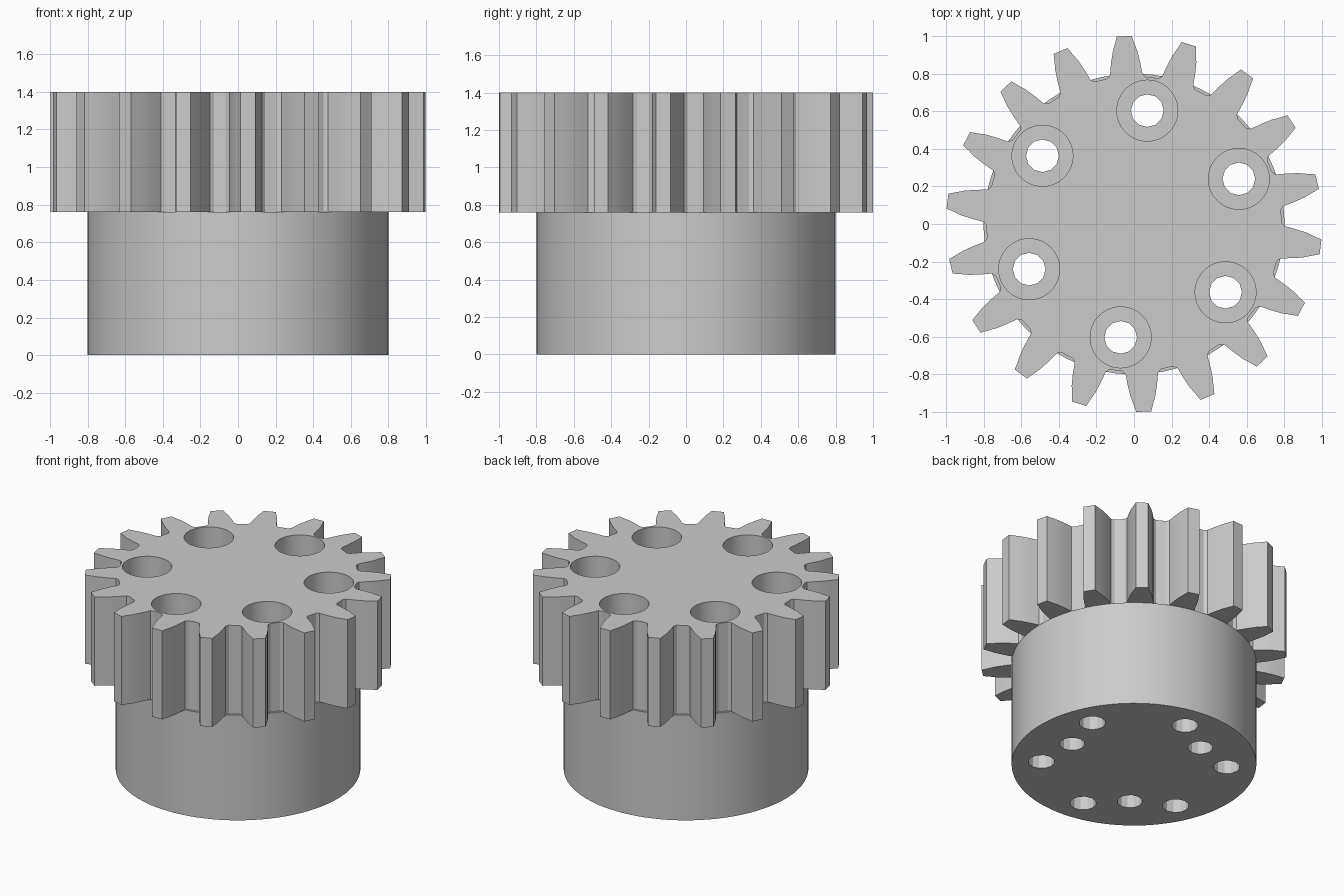
import bpy
import bmesh
from math import cos, sin, radians
from mathutils import Matrix

cube = bpy.data.objects.get("Cube")
if cube:
    bpy.data.objects.remove(cube, do_unlink=True)

HEIGHT, STEP = 1.4, 0.76      # overall height, underside of the teeth
TEETH, TOOTH_PHASE = 18, 13
HOLE_PHASE = 23.3

grey = bpy.data.materials.new("plain grey")
grey.use_nodes = True
grey.diffuse_color = (0.6, 0.6, 0.6, 1)
grey.node_tree.nodes["Principled BSDF"].inputs["Base Color"].default_value = (0.6, 0.6, 0.6, 1)


def finish(name, bm):
    """Turn a bmesh into a named object."""
    bmesh.ops.recalc_face_normals(bm, faces=bm.faces)
    mesh = bpy.data.meshes.new(name)
    bm.to_mesh(mesh)
    bm.free()
    mesh.materials.append(grey)
    obj = bpy.data.objects.new(name, mesh)
    bpy.context.collection.objects.link(obj)
    return obj


def cylinders(name, radius, z0, z1, sides, centres):
    """One object holding an upright cylinder at each centre."""
    bm = bmesh.new()
    for x, y in centres:
        bmesh.ops.create_cone(bm, cap_ends=True, segments=sides, radius1=radius,
                              radius2=radius, depth=z1 - z0,
                              matrix=Matrix.Translation((x, y, (z0 + z1) / 2)))
    return finish(name, bm)


def ring(count, radius, phase):
    angles = [radians(phase + 360 * i / count) for i in range(count)]
    return [(radius * cos(a), radius * sin(a)) for a in angles]


# Toothed ring: half a tooth as (radius, degrees from tooth centre), mirrored
flank = [(0.785, 7.6), (0.8, 6.2), (0.86, 5.2), (0.92, 4.1), (0.965, 3.0), (1.0, 2.3)]
tooth = [(r, -a) for r, a in flank] + [(r, a) for r, a in reversed(flank)]
bm = bmesh.new()
outline = []
for i in range(TEETH):
    centre = TOOTH_PHASE + 360 * i / TEETH
    for r, a in tooth:
        t = radians(centre + a)
        outline.append(bm.verts.new((r * cos(t), r * sin(t), STEP)))
face = bm.faces.new(outline)
top = bmesh.ops.extrude_face_region(bm, geom=[face])["geom"]
bmesh.ops.translate(bm, vec=(0, 0, HEIGHT - STEP),
                    verts=[v for v in top if isinstance(v, bmesh.types.BMVert)])
gear = finish("gear_teeth", bm)

# Round hub below the teeth
hub = cylinders("hub", 0.8, 0, STEP, 96, [(0, 0)])

# Screw holes, their wide upper bores, and the blind holes underneath
bolt_circle = ring(6, 0.607, HOLE_PHASE)
cutters = [
    cylinders("counterbore_cutter", 0.162, 0.25, HEIGHT + 0.1, 48, bolt_circle),
    cylinders("screw_hole_cutter", 0.087, -0.1, 0.35, 12, bolt_circle),
    cylinders("blind_hole_cutter", 0.083, -0.1, 0.35, 12, ring(3, 0.485, HOLE_PHASE + 90)),
]
for body, tools in ((gear, cutters[:1]), (hub, cutters)):
    bpy.ops.object.select_all(action="DESELECT")
    body.select_set(True)
    bpy.context.view_layer.objects.active = body
    for tool in tools:
        tool.hide_render = True
        mod = body.modifiers.new(tool.name, "BOOLEAN")
        mod.operation = "DIFFERENCE"
        mod.solver = "EXACT"
        mod.object = tool
        bpy.ops.object.modifier_apply(modifier=mod.name)
    bpy.ops.object.shade_smooth_by_angle(angle=radians(20))

for tool in cutters:
    bpy.data.objects.remove(tool, do_unlink=True)
